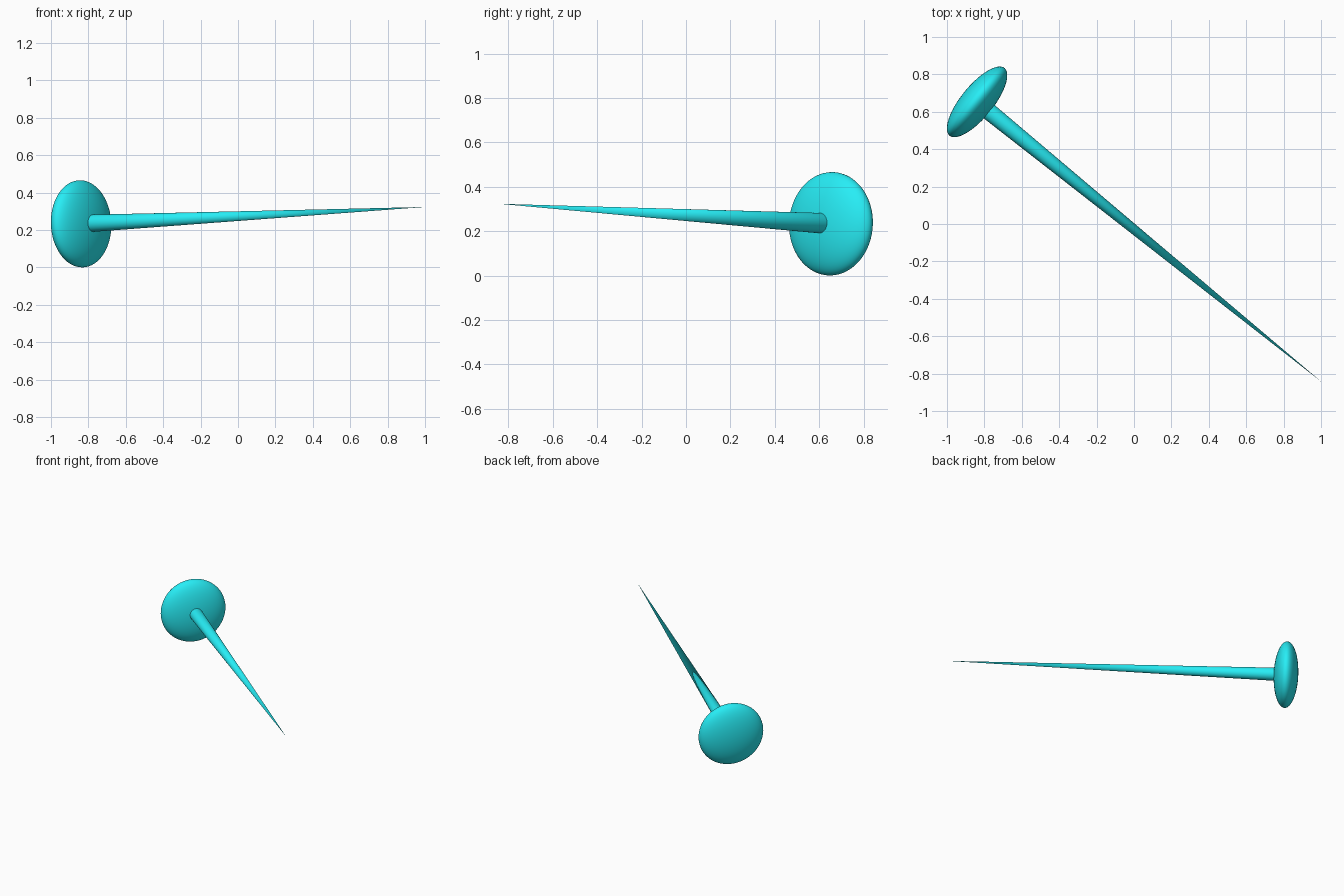
import bpy
from mathutils import Vector

if "Cube" in bpy.data.objects:
    bpy.data.objects.remove(bpy.data.objects["Cube"])

HEAD = Vector((-0.839, 0.653, 0.233))   # centre of the flattened head
TIP = Vector((1.0, -0.842, 0.323))      # point of the needle
R, T = 0.233, 0.086                     # head radius and half thickness
axis = (TIP - HEAD).normalized()
rot = axis.to_track_quat('Z', 'Y').to_euler()

cyan = bpy.data.materials.new("cyan")
cyan.diffuse_color = (0.02, 0.85, 0.92, 1)
cyan.use_nodes = True
cyan.node_tree.nodes["Principled BSDF"].inputs["Base Color"].default_value = cyan.diffuse_color


def finish(name):
    obj = bpy.context.object
    obj.name = name
    obj.data.materials.append(cyan)
    bpy.ops.object.shade_smooth_by_angle()
    return obj


# Head: flattened sphere facing along the needle
bpy.ops.mesh.primitive_uv_sphere_add(segments=64, ring_count=32, radius=R,
                                     location=HEAD, rotation=rot)
head = finish("pin_head")
head.scale.z = T / R

# Needle: long cone starting just inside the head and tapering to a point
base = HEAD + axis * (T - 0.012)
bpy.ops.mesh.primitive_cone_add(vertices=48, radius1=0.046, radius2=0,
                                depth=(TIP - base).length,
                                location=(base + TIP) / 2, rotation=rot)
finish("needle")
